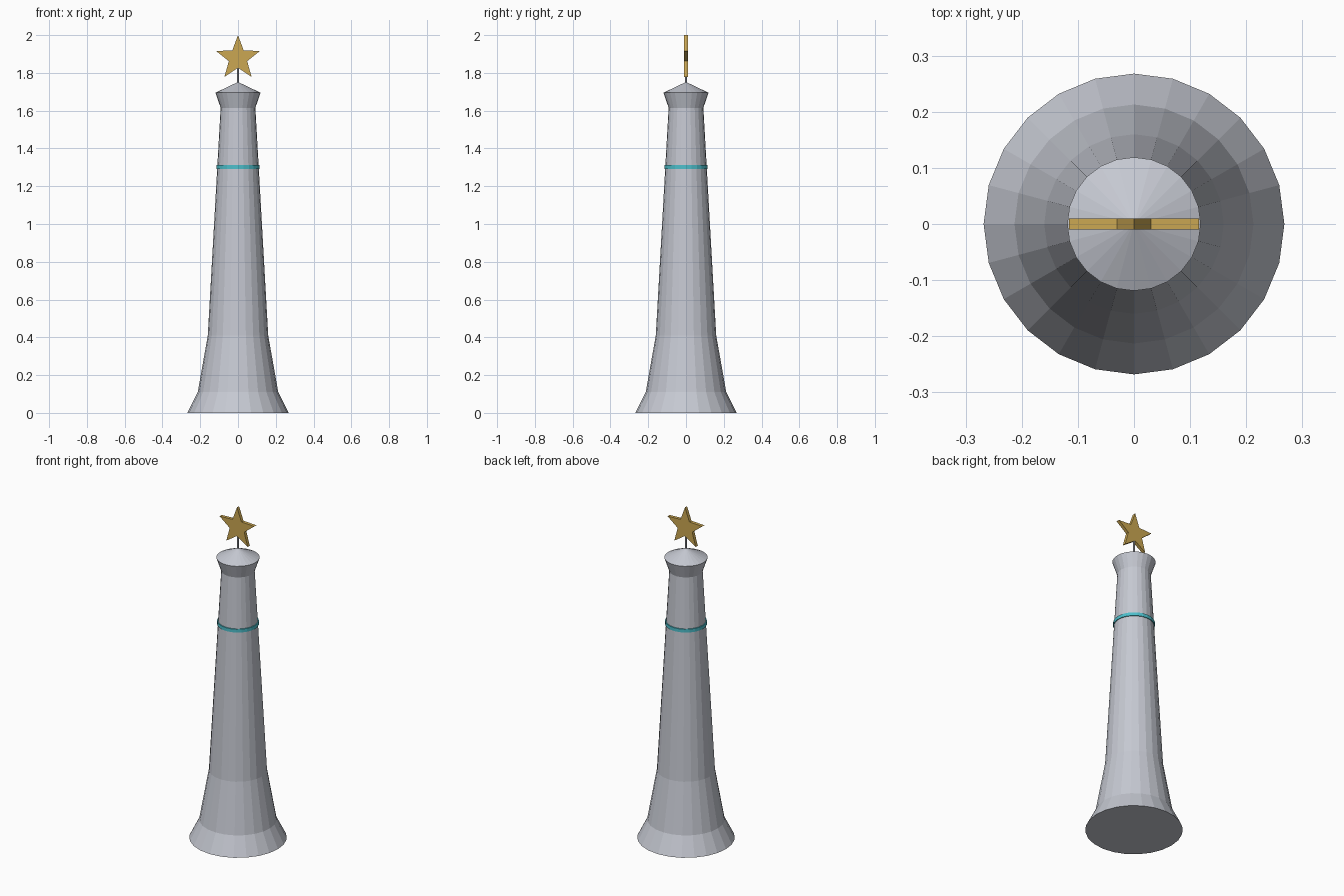
import bpy, bmesh
from math import sin, cos, pi

default = bpy.data.objects.get("Cube")
if default:
    bpy.data.objects.remove(default, do_unlink=True)


def material(name, rgb):
    m = bpy.data.materials.new(name)
    m.use_nodes = True
    m.diffuse_color = (*rgb, 1)
    m.node_tree.nodes["Principled BSDF"].inputs["Base Color"].default_value = (*rgb, 1)
    return m


stone = material("pale grey", (0.56, 0.58, 0.64))
gold = material("gold", (0.60, 0.39, 0.085))
teal = material("teal", (0.075, 0.52, 0.60))


def finish(bm, name, mat):
    bmesh.ops.recalc_face_normals(bm, faces=bm.faces)
    mesh = bpy.data.meshes.new(name)
    bm.to_mesh(mesh)
    bm.free()
    mesh.materials.append(mat)
    obj = bpy.data.objects.new(name, mesh)
    bpy.context.collection.objects.link(obj)
    return obj


def lathe(name, profile, mat, sides=24):
    """Stack (radius, height) rings, closed at both ends; radius 0 is a tip."""
    bm = bmesh.new()
    rings = [[bm.verts.new((r * cos(2 * pi * i / sides), r * sin(2 * pi * i / sides), z))
              for i in range(sides)] for r, z in profile]
    for low, high in zip(rings, rings[1:]):
        for i in range(sides):
            j = (i + 1) % sides
            bm.faces.new((low[i], low[j], high[j], high[i]))
    bm.faces.new(rings[0])
    bm.faces.new(rings[-1])
    bmesh.ops.remove_doubles(bm, verts=bm.verts, dist=1e-5)
    return finish(bm, name, mat)


# Tapering tower with flared foot, flared crown and conical roof
lathe("tower", [(0.268, 0), (0.213, 0.11), (0.16, 0.41), (0.092, 1.615),
                (0.119, 1.695), (0, 1.752)], stone)

# Coloured ring round the shaft
lathe("ring_band", [(0.115, 1.292), (0.115, 1.312)], teal)

# Thin mast carrying the star
lathe("mast", [(0.005, 1.74), (0.005, 1.84)], stone, 8)

# Flat five-pointed star, extruded front to back
bm = bmesh.new()
outer, inner, centre, half = 0.122, 0.051, 1.878, 0.01
points = []
for i in range(10):
    r = inner if i % 2 else outer
    points.append(bm.verts.new((r * sin(i * pi / 5), -half, centre + r * cos(i * pi / 5))))
front = bm.faces.new(points)
extruded = bmesh.ops.extrude_face_region(bm, geom=[front], use_keep_orig=True)
moved = [v for v in extruded["geom"] if isinstance(v, bmesh.types.BMVert)]
bmesh.ops.translate(bm, verts=moved, vec=(0, 2 * half, 0))
finish(bm, "star", gold)
